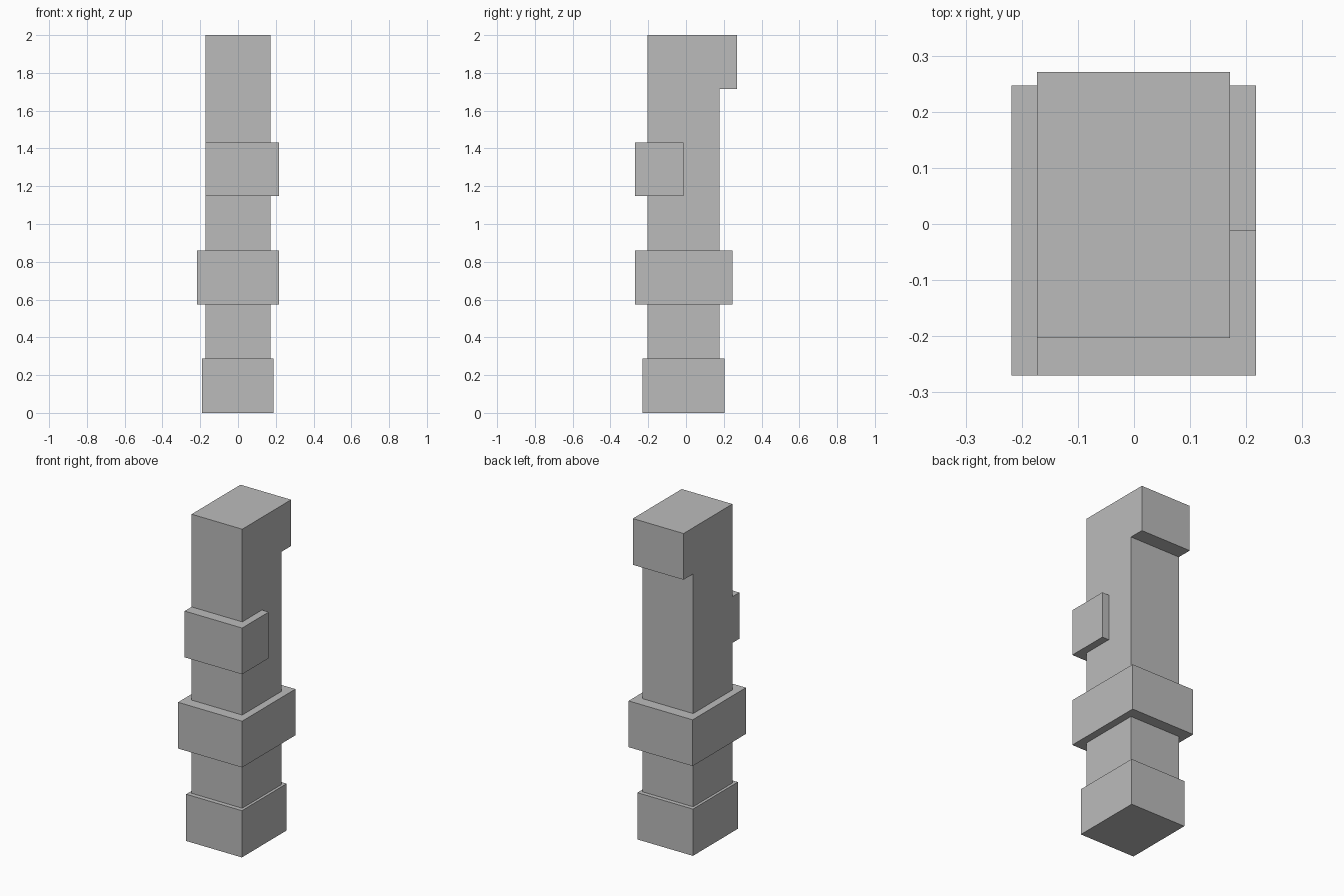
import bpy
import bmesh

cube = bpy.data.objects.get("Cube")
if cube:
    bpy.data.objects.remove(cube, do_unlink=True)

# Single plain stone colour
stone = bpy.data.materials.new("plain_grey")
stone.use_nodes = True
GREY = (0.5, 0.5, 0.5, 1.0)
stone.diffuse_color = GREY
stone.node_tree.nodes["Principled BSDF"].inputs["Base Color"].default_value = GREY


def prism(name, outline, x0, x1):
    """Extrude a (y, z) outline along x from x0 to x1."""
    bm = bmesh.new()
    face = bm.faces.new([bm.verts.new((x0, y, z)) for y, z in outline])
    ext = bmesh.ops.extrude_face_region(bm, geom=[face])
    verts = [v for v in ext["geom"] if isinstance(v, bmesh.types.BMVert)]
    bmesh.ops.translate(bm, verts=verts, vec=(x1 - x0, 0, 0))
    bmesh.ops.recalc_face_normals(bm, faces=bm.faces)
    mesh = bpy.data.meshes.new(name)
    bm.to_mesh(mesh)
    bm.free()
    mesh.materials.append(stone)
    obj = bpy.data.objects.new(name, mesh)
    bpy.context.collection.objects.link(obj)
    return obj


def block(name, x, y, z):
    outline = [(y[0], z[0]), (y[1], z[0]), (y[1], z[1]), (y[0], z[1])]
    return prism(name, outline, x[0], x[1])


# Tall shaft with the head overhanging at the back
prism("shaft", [(-0.203, 0.01), (0.178, 0.01), (0.178, 1.716), (0.271, 1.716),
                (0.271, 2.0), (-0.203, 2.0)], -0.173, 0.171)

# Foot block and the band wrapped around the shaft
block("foot", (-0.19, 0.188), (-0.231, 0.204), (0.0, 0.287))
block("band", (-0.218, 0.217), (-0.27, 0.247), (0.575, 0.859))

# Corner block covering the front and part of the left side
block("corner_block", (-0.173, 0.217), (-0.27, -0.012), (1.147, 1.431))
